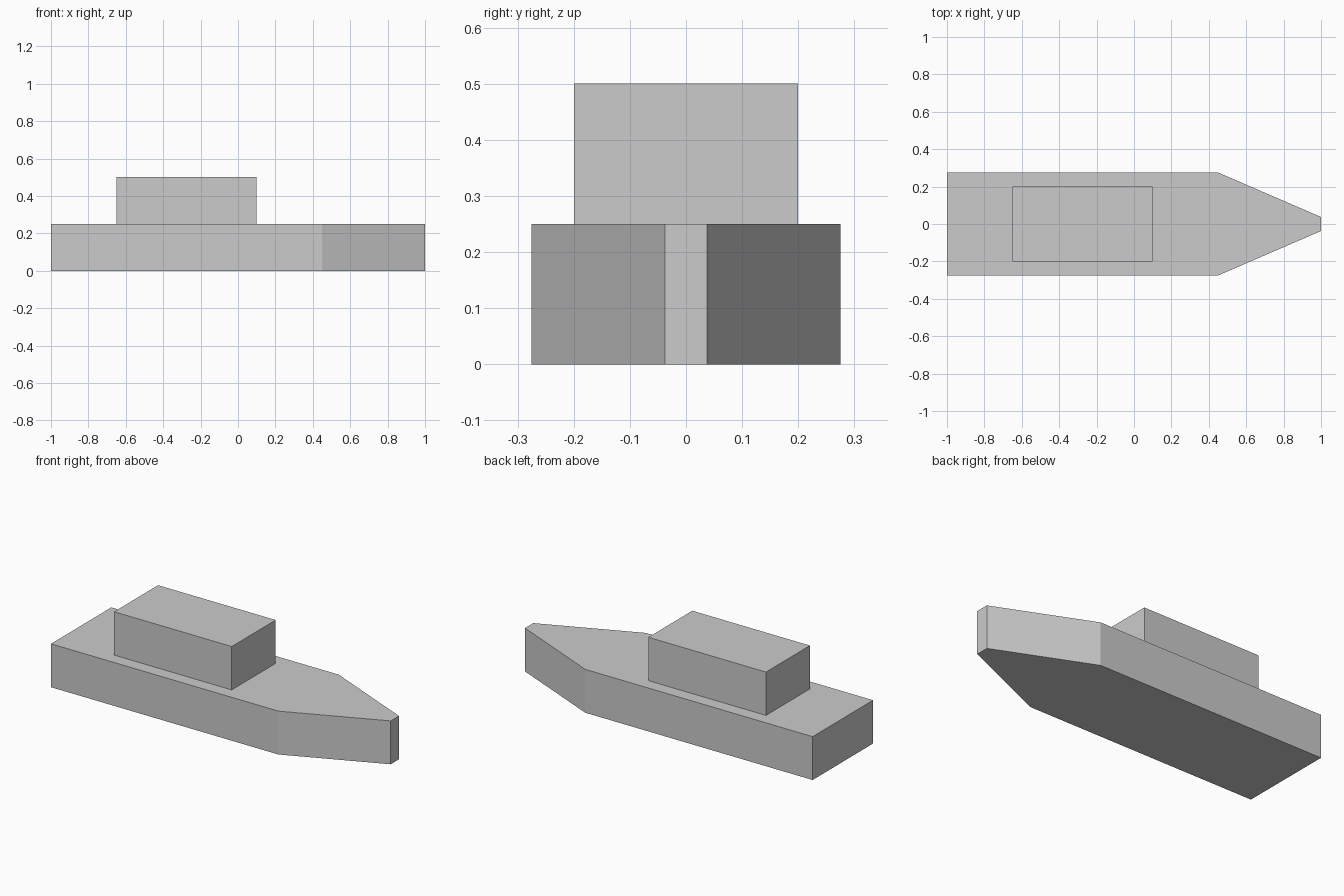
import bpy
import bmesh

cube = bpy.data.objects.get("Cube")
if cube:
    bpy.data.objects.remove(cube, do_unlink=True)

# One plain grey for the whole boat
grey = bpy.data.materials.new("light_grey")
grey.use_nodes = True
colour = (0.6, 0.6, 0.6, 1)
grey.diffuse_color = colour
grey.node_tree.nodes["Principled BSDF"].inputs["Base Color"].default_value = colour


def extrude_outline(name, half_outline, bottom, top):
    """Mirror a half outline across y = 0 and extrude it upwards."""
    outline = half_outline + [(x, -y) for x, y in reversed(half_outline)]
    bm = bmesh.new()
    base = bm.faces.new([bm.verts.new((x, y, bottom)) for x, y in outline])
    result = bmesh.ops.extrude_face_region(bm, geom=[base], use_keep_orig=True)
    raised = [v for v in result["geom"] if isinstance(v, bmesh.types.BMVert)]
    bmesh.ops.translate(bm, verts=raised, vec=(0, 0, top - bottom))
    bmesh.ops.recalc_face_normals(bm, faces=bm.faces[:])
    mesh = bpy.data.meshes.new(name)
    bm.to_mesh(mesh)
    bm.free()
    mesh.materials.append(grey)
    obj = bpy.data.objects.new(name, mesh)
    bpy.context.collection.objects.link(obj)
    return obj


# Hull with a tapered, blunt bow, and the cabin on its deck
extrude_outline("hull", [(-1, 0.275), (0.45, 0.275), (1, 0.0375)], 0, 0.25)
extrude_outline("cabin", [(-0.65, 0.2), (0.1, 0.2)], 0.25, 0.5)
